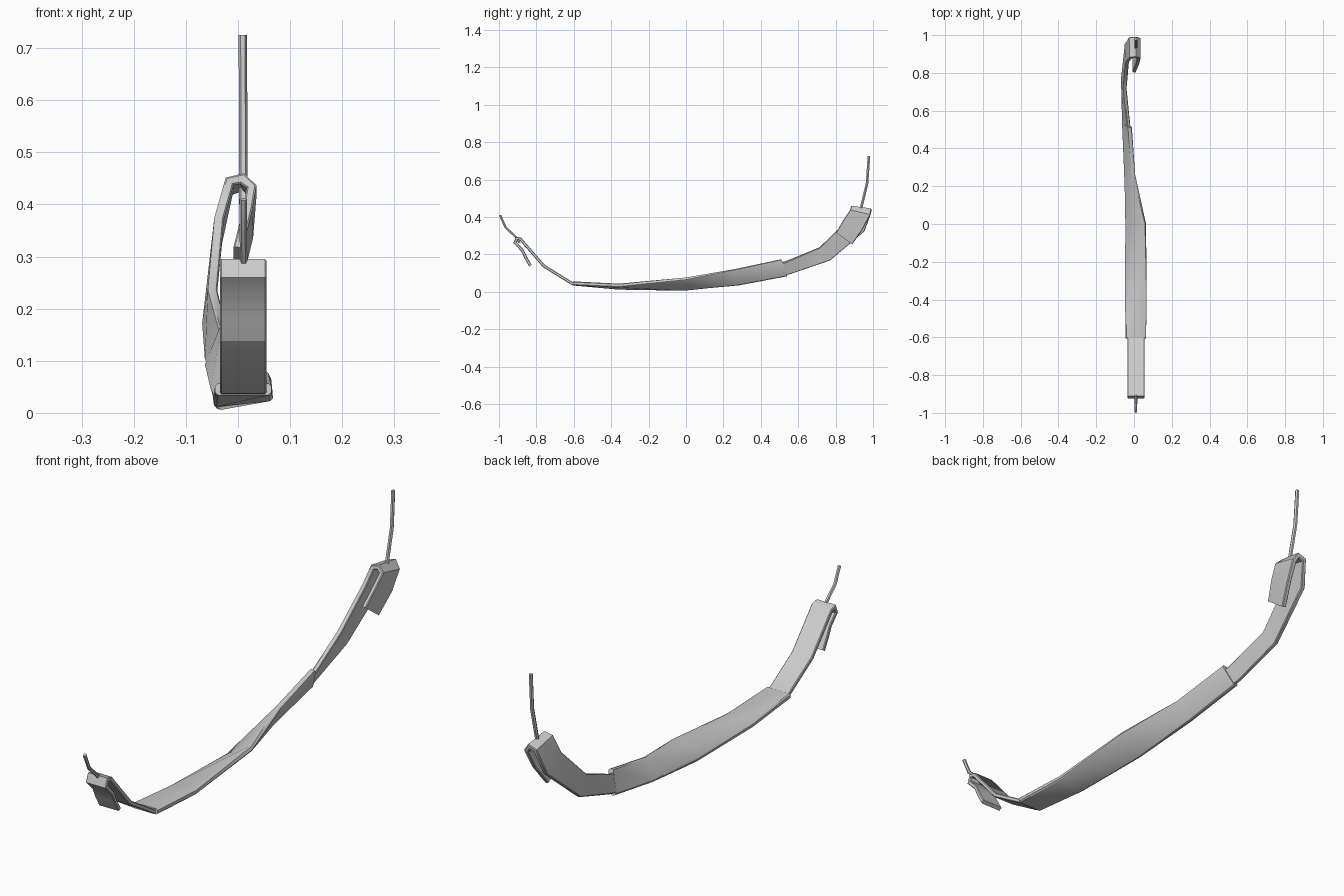
import bpy, bmesh
from mathutils import Vector as V

if "Cube" in bpy.data.objects:
    bpy.data.objects.remove(bpy.data.objects["Cube"])


def finish(ob):
    bpy.ops.object.select_all(action='DESELECT')
    ob.select_set(True)
    bpy.context.view_layer.objects.active = ob
    bpy.ops.object.shade_smooth_by_angle(angle=0.7)


def ribbon(name, rows, thick, bevel):
    """Flat band through (left edge, right edge) rows, with thickness."""
    rows = [(V(a), V(b)) for a, b in rows]
    mids = [(a + b) / 2 for a, b in rows]
    n = len(rows)
    bm = bmesh.new()
    rings = []
    for i, (a, b) in enumerate(rows):
        across = (b - a).normalized()
        ins = (mids[i] - mids[max(i - 1, 0)]).normalized()
        outs = (mids[min(i + 1, n - 1)] - mids[i]).normalized()
        along = (ins + outs).normalized()
        h = across.cross(along).normalized() * thick / 2
        if 0 < i < n - 1:
            h /= max(0.75, along.dot(ins))      # mitre the bends
        rings.append([bm.verts.new(p) for p in (a + h, b + h, b - h, a - h)])
    for r, s in zip(rings, rings[1:]):
        for k in range(4):
            bm.faces.new((r[k], r[(k + 1) % 4], s[(k + 1) % 4], s[k]))
    bm.faces.new(rings[0])
    bm.faces.new(rings[-1])
    bmesh.ops.recalc_face_normals(bm, faces=bm.faces)
    # round the four long edges
    lengthwise = [bm.edges.get((r[k], s[k])) for r, s in zip(rings, rings[1:]) for k in range(4)]
    bmesh.ops.bevel(bm, geom=lengthwise, offset=bevel, segments=1, affect='EDGES')
    me = bpy.data.meshes.new(name)
    bm.to_mesh(me)
    bm.free()
    ob = bpy.data.objects.new(name, me)
    bpy.context.collection.objects.link(ob)
    finish(ob)


def cord(name, pts, radius):
    """Thin low-sided cord along a path."""
    cu = bpy.data.curves.new(name, 'CURVE')
    cu.dimensions = '3D'
    cu.bevel_depth = radius
    cu.bevel_resolution = 1
    cu.use_fill_caps = True
    sp = cu.splines.new('POLY')
    sp.points.add(len(pts) - 1)
    for p, c in zip(sp.points, pts):
        p.co = (*c, 1)
    ob = bpy.data.objects.new(name, cu)
    bpy.context.collection.objects.link(ob)
    bpy.context.view_layer.objects.active = ob
    ob.select_set(True)
    bpy.ops.object.convert(target='MESH')
    finish(bpy.context.view_layer.objects.active)


# Wide padded middle, twisting a quarter turn toward the back
ribbon("strap_pad", [
    ((-.044, -.605, .045), (.064, -.605, .045)),
    ((-.047, -.36, .021), (.066, -.36, .034)),
    ((-.042, -.01, .014), (.060, 0, .070)),
    ((-.045, .28, .037), (.000, .26, .118)),
    ((-.055, .54, .085), (-.020, .51, .172)),
], .022, .005)

# Narrow front webbing, folded back under itself
front = [(-.57, .042), (-.61, .045), (-.76, .138), (-.885, .282), (-.905, .286),
         (-.914, .262), (-.875, .222), (-.858, .185), (-.832, .140)]
ribbon("front_webbing", [((-.035, y, z), (.055, y, z)) for y, z in front], .016, .003)

# Narrow back webbing, standing on edge and folded over to the right
ribbon("back_webbing", [
    ((-.050, .50, .083), (-.024, .48, .155)),
    ((-.056, .56, .098), (-.028, .53, .160)),
    ((-.060, .77, .168), (-.048, .715, .238)),
    ((-.040, .955, .325), (-.036, .855, .375)),
    ((-.018, .990, .425), (-.016, .880, .445)),
    ((.010, .990, .435), (.008, .882, .450)),
    ((.026, .985, .410), (.026, .876, .435)),
    ((.020, .945, .335), (.018, .845, .390)),
    ((.000, .890, .255), (.000, .803, .318)),
], .018, .003)

# Thin cords held by the folded ends
cord("front_cord", [(.011, -.89, .262), (.011, -.912, .295), (.010, -.965, .345), (.010, -.994, .410)], .007)
cord("back_cord", [(.010, .925, .400), (.010, .938, .455), (.010, .968, .580), (.009, .978, .725)], .008)
